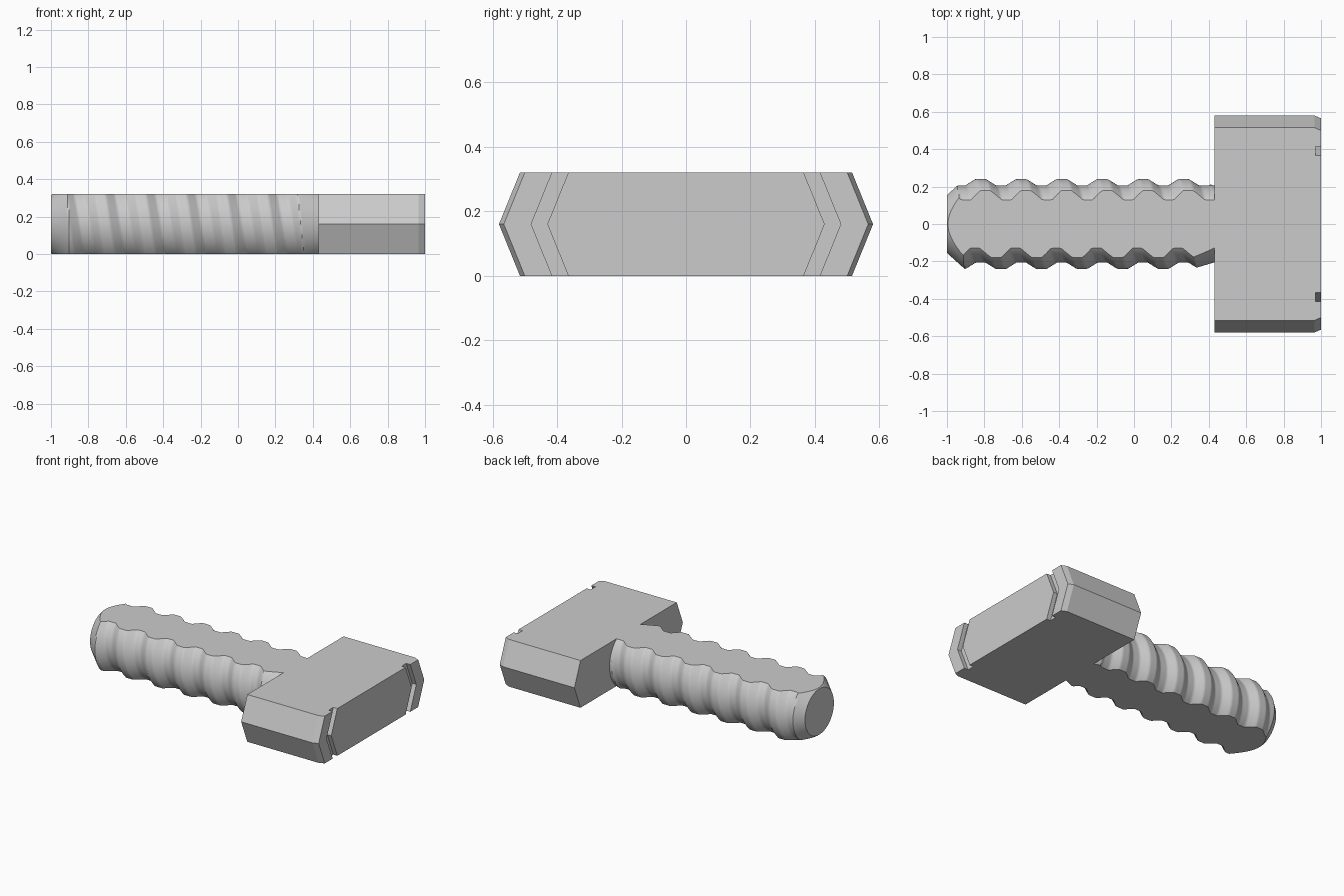
import bpy, bmesh, math

if "Cube" in bpy.data.objects:
    bpy.data.objects.remove(bpy.data.objects["Cube"])

gray = bpy.data.materials.new("plain gray")
gray.use_nodes = True
color = (0.6, 0.6, 0.6, 1)
gray.diffuse_color = color
gray.node_tree.nodes["Principled BSDF"].inputs["Base Color"].default_value = color

HALF = 0.16            # half of the flat thickness
NECK = 0.43            # where the shank meets the head
PITCH = 0.217


def finish(bm, name, smooth):
    bmesh.ops.recalc_face_normals(bm, faces=bm.faces[:])
    mesh = bpy.data.meshes.new(name)
    bm.to_mesh(mesh)
    bm.free()
    mesh.materials.append(gray)
    obj = bpy.data.objects.new(name, mesh)
    bpy.context.collection.objects.link(obj)
    if smooth:
        bpy.ops.object.select_all(action='DESELECT')
        obj.select_set(True)
        bpy.context.view_layer.objects.active = obj
        bpy.ops.object.shade_smooth_by_angle(angle=math.radians(35))
    return obj


def skin(bm, rings):
    """Bridge equal closed rings and cap both ends."""
    n = len(rings[0])
    for a, b in zip(rings, rings[1:]):
        for i in range(n):
            j = (i + 1) % n
            bm.faces.new((a[i], a[j], b[j], b[i]))
    bm.faces.new(rings[0])
    bm.faces.new(rings[-1])


def thread_radius(x, angle):
    # Trapezoid thread, chamfered tip, gentle runout at the neck
    phase = (x + 0.82) / PITCH - angle / math.tau
    d = abs(phase - round(phase))
    rise = min(1, max(0, (0.375 - d) / 0.25))
    radius = 0.206 + 0.034 * rise
    return min(radius, 0.155 + 0.9 * (x + 1), 0.205 + 0.3 * (NECK - x))


# Threaded shank, cut flat above and below
bm = bmesh.new()
steps, sides = 180, 96
rings = []
for k in range(steps + 1):
    x = -1 + (NECK + 1) * k / steps
    ring = []
    for s in range(sides):
        a = math.tau * s / sides
        r = thread_radius(x, a)
        ring.append(bm.verts.new((x, r * math.cos(a), HALF + r * math.sin(a))))
    rings.append(ring)
skin(bm, rings)
for z, direction in ((0, -1), (2 * HALF, 1)):
    cut = bmesh.ops.bisect_plane(
        bm, geom=bm.verts[:] + bm.edges[:] + bm.faces[:],
        plane_co=(0, 0, z), plane_no=(0, 0, direction), clear_outer=True)
    rim = [e for e in cut["geom_cut"]
           if isinstance(e, bmesh.types.BMEdge) and e.is_boundary]
    bmesh.ops.holes_fill(bm, edges=rim, sides=0)
finish(bm, "threaded_shank", True)

# Head with pointed ends, chamfered corners and two chevron grooves
half_outline = [(NECK, 0.515), (0.965, 0.515), (1, 0.5), (1, 0.415),
                (0.97, 0.415), (0.97, 0.365), (1, 0.365)]
outline = half_outline + [(x, -y) for x, y in reversed(half_outline)]
bm = bmesh.new()
rings = []
for z, bulge in ((0, 0), (HALF, 0.065), (2 * HALF, 0)):
    rings.append([bm.verts.new((x, y + math.copysign(bulge, y), z))
                  for x, y in outline])
skin(bm, rings)
finish(bm, "hammer_head", False)
